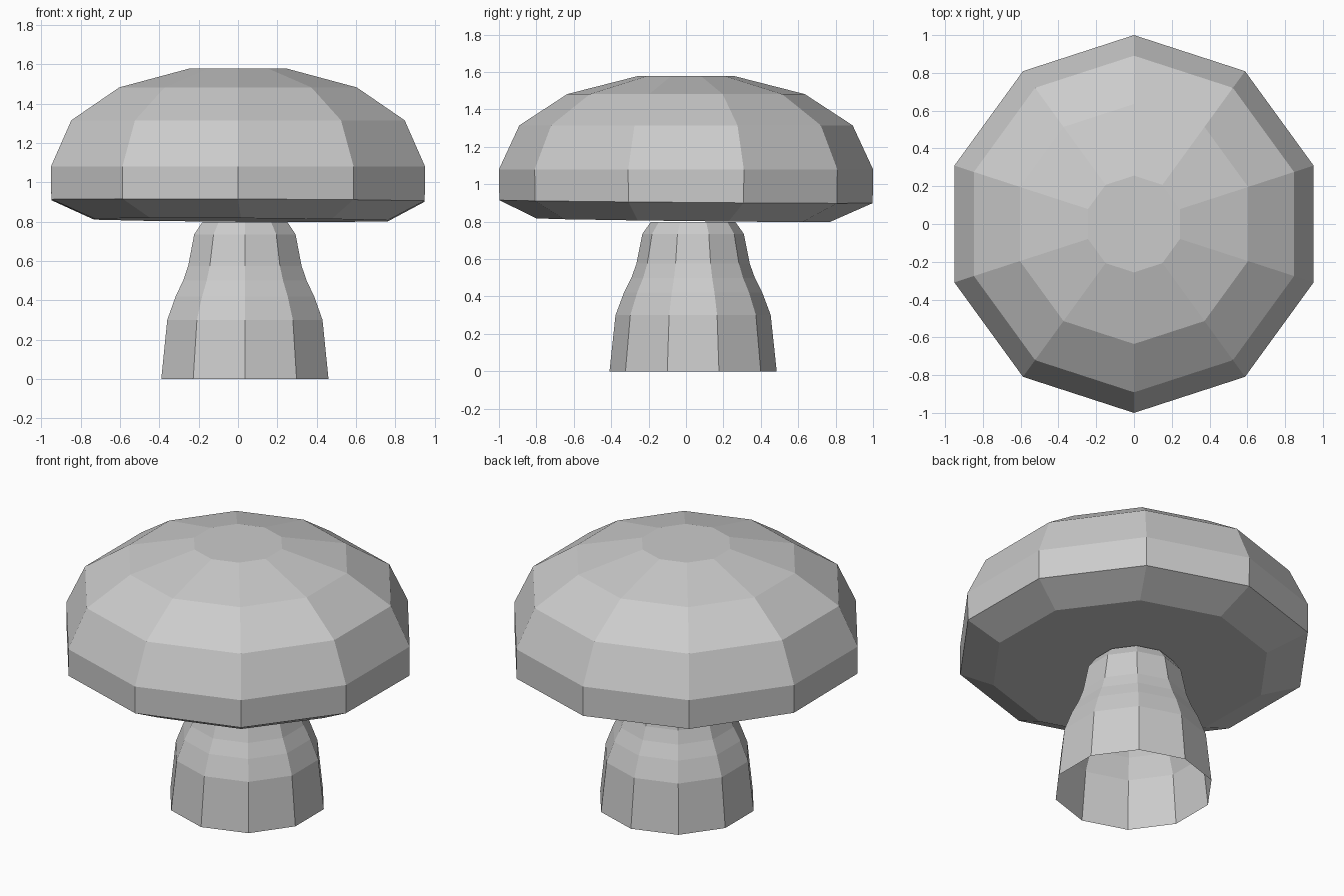
import bpy, bmesh
from math import cos, sin, tau

if "Cube" in bpy.data.objects:
    bpy.data.objects.remove(bpy.data.objects["Cube"])

SIDES = 10


def lathe(name, rings, close_bottom, close_top):
    """Flat-sided solid from (radius, z, centre_x, centre_y, tilt) rings, bottom to top."""
    bm = bmesh.new()
    loops = []
    for r, z, cx, cy, tilt in rings:
        loop = []
        for i in range(SIDES):
            a = tau * i / SIDES + tau / 4
            x, y = cx + r * cos(a), cy + r * sin(a)
            loop.append(bm.verts.new((x, y, z - tilt * (0.5 * x + y))))
        loops.append(loop)
    for low, high in zip(loops, loops[1:]):
        for i in range(SIDES):
            j = (i + 1) % SIDES
            bm.faces.new((low[i], low[j], high[j], high[i]))
    if close_bottom:
        bm.faces.new(loops[0][::-1])
    if close_top:
        bm.faces.new(loops[-1])
    mesh = bpy.data.meshes.new(name)
    bm.to_mesh(mesh)
    bm.free()
    obj = bpy.data.objects.new(name, mesh)
    bpy.context.collection.objects.link(obj)
    return obj


# Domed cap with a slightly tilted underside
lathe("mushroom_cap", [
    (0.785, 0.808, 0.015, -0.015, 0.012),
    (0.998, 0.907, 0, 0, 0.008),
    (1.0, 1.08, 0, 0, 0),
    (0.891, 1.315, 0, 0, 0),
    (0.635, 1.482, 0, 0, 0),
    (0.256, 1.579, 0, 0, 0),
], True, True)

# Off-centre stem, open at the base
stem_profile = [(0.447, 0), (0.415, 0.30), (0.37, 0.42), (0.33, 0.50),
                (0.303, 0.575), (0.271, 0.735), (0.227, 0.797)]
lathe("mushroom_stem", [(r, z, 0.035, 0.038, 0) for r, z in stem_profile], False, False)
